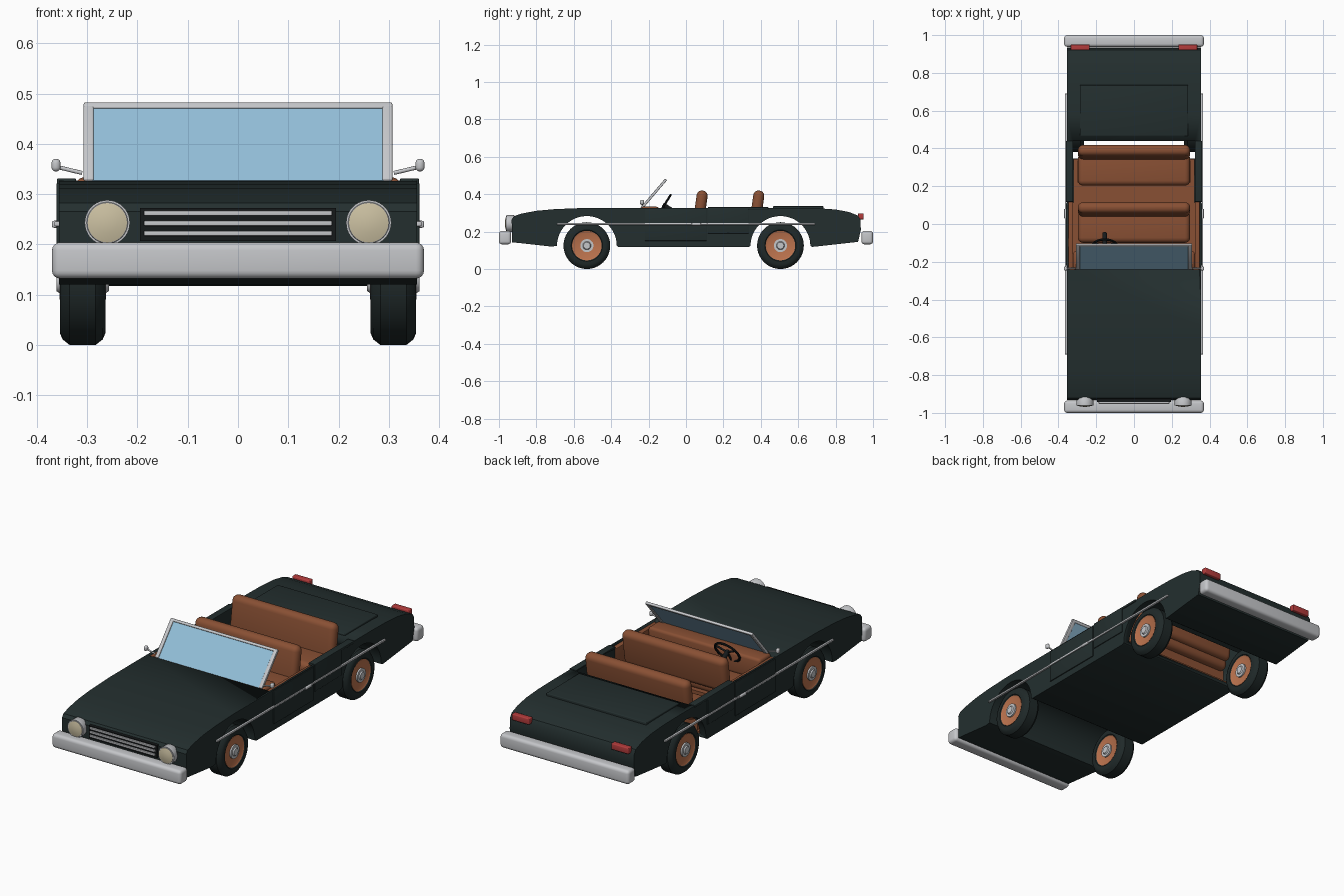
import bpy, bmesh, math
from mathutils import Matrix, Vector

if "Cube" in bpy.data.objects:
    bpy.data.objects.remove(bpy.data.objects["Cube"])


def material(name, rgb):
    m = bpy.data.materials.new(name)
    m.diffuse_color = (*rgb, 1)
    m.use_nodes = True
    m.node_tree.nodes["Principled BSDF"].inputs["Base Color"].default_value = m.diffuse_color
    return m


PAINT = material("dark green paint", (0.017, 0.028, 0.028))
RUBBER = material("black rubber", (0.014, 0.022, 0.022))
BLACK = material("black trim", (0.008, 0.010, 0.011))
LEATHER = material("brown leather", (0.25, 0.08, 0.034))
COPPER = material("copper wheel", (0.50, 0.17, 0.075))
CHROME = material("chrome", (0.56, 0.57, 0.59))
GLASS = material("blue glass", (0.29, 0.52, 0.69))
LENS = material("cream lens", (0.60, 0.53, 0.36))
RED = material("red lens", (0.45, 0.045, 0.045))


def finish(bm, name, mat, mats=None):
    bmesh.ops.recalc_face_normals(bm, faces=bm.faces[:])
    me = bpy.data.meshes.new(name)
    bm.to_mesh(me)
    bm.free()
    ob = bpy.data.objects.new(name, me)
    bpy.context.collection.objects.link(ob)
    me.materials.append(mat)
    bpy.ops.object.select_all(action='DESELECT')
    ob.select_set(True)
    bpy.context.view_layer.objects.active = ob
    bpy.ops.object.shade_smooth_by_angle(angle=math.radians(35))
    return ob


def box(name, mat, x, y, z, bevel=0, tilt=0, seg=3):
    """Box from (min, max) ranges, optionally rounded and tilted about x."""
    bm = bmesh.new()
    bmesh.ops.create_cube(bm, size=1)
    bmesh.ops.scale(bm, vec=(x[1] - x[0], y[1] - y[0], z[1] - z[0]), verts=bm.verts)
    if bevel:
        bmesh.ops.bevel(bm, geom=bm.edges[:], offset=bevel, segments=seg, profile=0.5, affect='EDGES')
    c = Vector((sum(x) / 2, sum(y) / 2, sum(z) / 2))
    bm.transform(Matrix.Translation(c) @ Matrix.Rotation(tilt, 4, 'X'))
    return finish(bm, name, mat)


def pair(name, mat, x, y, z, bevel=0):
    box("right_" + name, mat, x, y, z, bevel)
    box("left_" + name, mat, (-x[1], -x[0]), y, z, bevel)


def lathe(name, mat, profile, centre, axis='X', n=40, closed=False):
    """Turn (offset along axis, radius) points around an axis."""
    bm = bmesh.new()
    pts = profile + profile[:1] if closed else profile
    vs = [bm.verts.new((a, 0, r)) for a, r in pts]
    es = [bm.edges.new(p) for p in zip(vs, vs[1:])]
    bmesh.ops.spin(bm, geom=vs + es, cent=(0, 0, 0), axis=(1, 0, 0), angle=2 * math.pi, steps=n)
    bmesh.ops.remove_doubles(bm, verts=bm.verts, dist=1e-5)
    if axis == 'Y':
        bm.transform(Matrix.Rotation(math.pi / 2, 4, 'Z'))
    bm.transform(Matrix.Translation(centre))
    return finish(bm, name, mat)


def rod(name, mat, a, b, r):
    a, b = Vector(a), Vector(b)
    bm = bmesh.new()
    bmesh.ops.create_cone(bm, cap_ends=True, segments=16, radius1=r, radius2=r, depth=(b - a).length)
    bm.transform(Matrix.Translation((a + b) / 2) @ (b - a).to_track_quat('Z', 'Y').to_matrix().to_4x4())
    return finish(bm, name, mat)


# Body: side profile with both wheel arches, extruded across the car
FRONT_Y, REAR_Y = -0.53, 0.505


def arch(yc):
    return [(yc - 0.16 * math.cos(t), 0.123 + 0.16 * math.sin(t))
            for t in [math.pi * i / 24 for i in range(25)]]


profile = [(-0.93, 0.143), (-0.72, 0.12)] + arch(FRONT_Y) + [(-0.36, 0.117), (0.335, 0.117)]
profile += arch(REAR_Y) + [(0.675, 0.118), (0.92, 0.145), (0.935, 0.21), (0.932, 0.265), (0.92, 0.285),
                           (0.87, 0.305), (0.8, 0.318), (0.7, 0.325), (0.58, 0.327), (-0.55, 0.326),
                           (-0.7, 0.32), (-0.8, 0.311), (-0.88, 0.296), (-0.92, 0.282), (-0.932, 0.265)]
bm = bmesh.new()
face = bm.faces.new([bm.verts.new((-0.356, y, z)) for y, z in profile])
ext = bmesh.ops.extrude_face_region(bm, geom=[face])
bmesh.ops.translate(bm, vec=(0.712, 0, 0), verts=[v for v in ext['geom'] if isinstance(v, bmesh.types.BMVert)])
body = finish(bm, "body", PAINT)

# Hollow out the cabin (thin walls at the doors, thicker at the back)
for x, y, z in (((-0.347, 0.347), (-0.24, 0.12), (0.14, 0.6)),
                ((-0.322, 0.322), (0.1, 0.44), (0.14, 0.6))):
    cutter = box("cabin_cutter", PAINT, x, y, z)
    mod = body.modifiers.new("cabin", 'BOOLEAN')
    mod.operation, mod.solver, mod.object = 'DIFFERENCE', 'EXACT', cutter
    bpy.context.view_layer.objects.active = body
    bpy.ops.object.modifier_apply(modifier=mod.name)
    bpy.data.objects.remove(cutter)

# Outer panels, lid and side trim
pair("door", PAINT, (0.352, 0.361), (-0.22, 0.11), (0.15, 0.322), 0.003)
pair("rear_side_panel", PAINT, (0.352, 0.360), (0.117, 0.335), (0.19, 0.33), 0.003)
pair("rear_cabin_rail", PAINT, (0.322, 0.360), (0.117, 0.44), (0.318, 0.331), 0.003)
pair("side_trim", CHROME, (0.353, 0.365), (-0.69, 0.69), (0.236, 0.246), 0.002)
pair("door_handle", CHROME, (0.355, 0.37), (0.03, 0.08), (0.233, 0.247), 0.004)
box("trunk_lid", PAINT, (-0.287, 0.287), (0.465, 0.735), (0.31, 0.336), 0.004)

# Bumpers, grille and lights
box("front_bumper", CHROME, (-0.37, 0.37), (-1.0, -0.935), (0.132, 0.204), 0.016, seg=4)
box("rear_bumper", CHROME, (-0.37, 0.37), (0.938, 1.0), (0.132, 0.204), 0.016, seg=4)
box("grille", BLACK, (-0.195, 0.195), (-0.943, -0.92), (0.207, 0.272))
for z in (0.222, 0.242, 0.262):
    box("grille_bar", CHROME, (-0.187, 0.187), (-0.952, -0.935), (z - 0.005, z + 0.005), 0.002)
for s in (1, -1):
    lathe("headlight_rim", CHROME, [(-0.02, 0), (-0.02, 0.045), (0.018, 0.045), (0.024, 0.041),
                                    (0.018, 0.038), (0.012, 0)], (s * 0.26, -0.94, 0.243), 'Y').scale = (1, 1, 1)
    lathe("headlight_back", CHROME, [(-0.022, 0), (-0.022, 0.040), (-0.012, 0.045)], (s * 0.26, -0.94, 0.243), 'Y')
    lathe("headlight_lens", LENS, [(-0.016, 0.04), (-0.022, 0.039), (-0.027, 0.02), (-0.028, 0)],
          (s * 0.26, -0.94, 0.243), 'Y')
pair("tail_light", RED, (0.235, 0.335), (0.92, 0.95), (0.265, 0.297), 0.004)

# Wheels: tyre ring, coloured disc and hub, alike on both faces
for side, x in (("right", 0.309), ("left", -0.309)):
    for end, y in (("front", FRONT_Y), ("rear", REAR_Y)):
        c, n = (x, y, 0.125), f"{side}_{end}_"
        lathe(n + "tyre", RUBBER, [(-0.036, 0.076), (-0.045, 0.084), (-0.045, 0.102), (-0.040, 0.114), (-0.026, 0.125),
                                   (0.026, 0.125), (0.040, 0.114), (0.045, 0.102), (0.045, 0.084), (0.036, 0.076)],
              c, closed=True)
        lathe(n + "wheel_disc", COPPER, [(-0.038, 0), (-0.038, 0.070), (-0.042, 0.079), (0.042, 0.079),
                                         (0.038, 0.070), (0.038, 0)], c)
        lathe(n + "hub", CHROME, [(-0.052, 0), (-0.052, 0.018), (-0.046, 0.022), (-0.046, 0.035), (0.046, 0.035),
                                  (0.046, 0.022), (0.052, 0.018), (0.052, 0)], c)

# Interior: floor, door linings, dashboard and bench seats
box("cabin_floor", LEATHER, (-0.345, 0.345), (-0.24, 0.115), (0.138, 0.148))
box("rear_cabin_floor", LEATHER, (-0.32, 0.32), (0.115, 0.345), (0.138, 0.148))
pair("door_lining", LEATHER, (0.322, 0.348), (-0.235, 0.12), (0.145, 0.318), 0.003)
box("dashboard", LEATHER, (-0.322, 0.322), (-0.242, -0.145), (0.225, 0.333), 0.014)
for n, y in (("front", 0), ("rear", 0.303)):
    box(n + "_seat_cushion", LEATHER, (-0.297, 0.297), (y - 0.1, y + 0.07), (0.2, 0.27), 0.028, seg=5)
    box(n + "_seat_back", LEATHER, (-0.297, 0.297), (y + 0.048, y + 0.107), (0.24, 0.42), 0.028,
        math.radians(-8), 5)
box("front_seat_base", LEATHER, (-0.28, 0.28), (-0.08, 0.09), (0.145, 0.21))
box("rear_seat_base", LEATHER, (-0.3, 0.3), (0.22, 0.335), (0.145, 0.21))

# Steering wheel with spokes and column
centre = Vector((-0.155, -0.117, 0.34))
lean = Matrix.Translation(centre) @ Matrix.Rotation(math.radians(58), 4, 'X')
ring = [(0.006 * math.cos(t), 0.066 + 0.006 * math.sin(t)) for t in [math.pi * i / 4 for i in range(8)]]
rim = lathe("steering_wheel", BLACK, ring, (0, 0, 0), closed=True)
rim.data.transform(lean @ Matrix.Rotation(math.pi / 2, 4, 'Y'))
for a in (90, 210, 330):
    a = math.radians(a + 180)
    rod("steering_spoke", BLACK, centre, lean @ Vector((0.066 * math.cos(a), 0.066 * math.sin(a), 0)), 0.005)
rod("steering_column", BLACK, lean @ Vector((0, 0, 0.008)), lean @ Vector((0, 0, -0.08)), 0.012)

# Windshield: frame bars and glass, built upright then leaned back
tilt = math.radians(-40.5)
pose = Matrix.Translation((0, -0.238, 0.325)) @ Matrix.Rotation(tilt, 4, 'X')
for n, m, x, y, z in (("glass", GLASS, (-0.29, 0.29), (-0.003, 0.003), (0, 0.195)),
                      ("top_bar", CHROME, (-0.307, 0.307), (-0.007, 0.007), (0.188, 0.202)),
                      ("right_post", CHROME, (0.287, 0.307), (-0.007, 0.007), (0, 0.202)),
                      ("left_post", CHROME, (-0.307, -0.287), (-0.007, 0.007), (0, 0.202))):
    box("windshield_" + n, m, x, y, z, 0 if m is GLASS else 0.003).data.transform(pose)

# Door mirrors
for s in (1, -1):
    rod("mirror_stem", CHROME, (s * 0.31, -0.235, 0.342), (s * 0.36, -0.235, 0.354), 0.004)
    x = sorted((s * 0.353, s * 0.371))
    box("mirror", CHROME, x, (-0.247, -0.225), (0.345, 0.37), 0.008)
